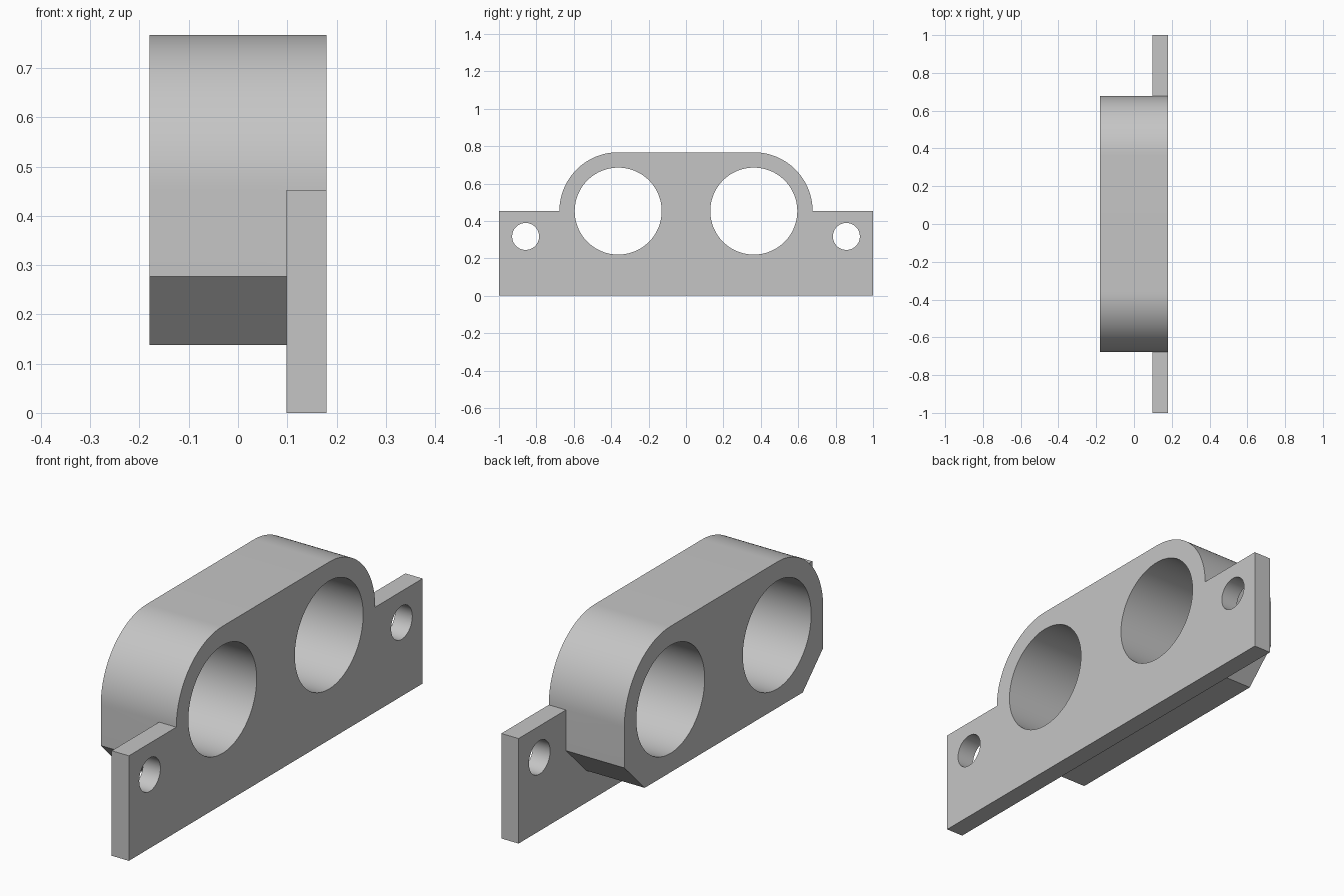
import bpy, bmesh
from math import sin, cos, pi, radians

if "Cube" in bpy.data.objects:
    bpy.data.objects.remove(bpy.data.objects["Cube"])

# Main dimensions
BACK, FRONT = -0.18, 0.18       # extent across the thickness
PLATE_BACK = 0.098              # rear face of the mounting plate
BORE_Y, AXIS_Z = 0.3625, 0.4525
OUTER_R, BORE_R = 0.3145, 0.2325
SIDE_Y = BORE_Y + OUTER_R
BASE_Z, CHAMFER = 0.138, 0.139
HOLE_Y, HOLE_Z, HOLE_R = 0.8575, 0.317, 0.072
ARC_STEPS = 32

grey = bpy.data.materials.new("light grey metal")
grey.use_nodes = True
colour = (0.56, 0.56, 0.56, 1)
grey.diffuse_color = colour
grey.node_tree.nodes["Principled BSDF"].inputs["Base Color"].default_value = colour


def prism(name, outline, x0, x1):
    """Extrude a closed (y, z) outline along x."""
    bm = bmesh.new()
    face = bm.faces.new([bm.verts.new((x0, y, z)) for y, z in outline])
    moved = bmesh.ops.extrude_face_region(bm, geom=[face])["geom"]
    bmesh.ops.translate(bm, vec=(x1 - x0, 0, 0),
                        verts=[v for v in moved if isinstance(v, bmesh.types.BMVert)])
    bmesh.ops.recalc_face_normals(bm, faces=bm.faces)
    mesh = bpy.data.meshes.new(name)
    bm.to_mesh(mesh)
    bm.free()
    mesh.materials.append(grey)
    obj = bpy.data.objects.new(name, mesh)
    bpy.context.collection.objects.link(obj)
    return obj


def arc(y, z, r, start, end, steps):
    angles = [start + (end - start) * i / steps for i in range(steps + 1)]
    return [(y + r * cos(a), z + r * sin(a)) for a in angles]


def combine(target, tool, operation):
    """Apply a boolean and remove its tool."""
    bpy.context.view_layer.objects.active = target
    mod = target.modifiers.new("join", "BOOLEAN")
    mod.operation, mod.solver, mod.object = operation, "EXACT", tool
    bpy.ops.object.modifier_apply(modifier=mod.name)
    bpy.data.objects.remove(tool)


# Bearing body: rounded shoulders, straight sides, chamfered base
right_half = [(SIDE_Y - CHAMFER, BASE_Z), (SIDE_Y, BASE_Z + CHAMFER)]
right_half += arc(BORE_Y, AXIS_Z, OUTER_R, 0, pi / 2, ARC_STEPS)
outline = right_half + [(-y, z) for y, z in reversed(right_half)]
housing = prism("twin_bore_housing", outline, BACK, FRONT)

# Mounting plate, flush with the front face
plate = prism("mounting_plate", [(-1, 0), (1, 0), (1, AXIS_Z), (-1, AXIS_Z)],
              PLATE_BACK, FRONT)
combine(housing, plate, "UNION")

# Large bores and bolt holes
for side in (-1, 1):
    for y, z, r in ((BORE_Y, AXIS_Z, BORE_R), (HOLE_Y, HOLE_Z, HOLE_R)):
        circle = arc(side * y, z, r, 0, 2 * pi, 4 * ARC_STEPS)[:-1]
        combine(housing, prism("hole_cutter", circle, BACK - 0.1, FRONT + 0.1), "DIFFERENCE")

# Merge leftover flat seams, then smooth the round surfaces
bm = bmesh.new()
bm.from_mesh(housing.data)
bmesh.ops.remove_doubles(bm, verts=bm.verts, dist=0.0001)
bmesh.ops.dissolve_limit(bm, angle_limit=radians(0.2), verts=bm.verts, edges=bm.edges)
bm.to_mesh(housing.data)
bm.free()

bpy.ops.object.select_all(action="DESELECT")
housing.select_set(True)
bpy.context.view_layer.objects.active = housing
bpy.ops.object.shade_smooth_by_angle(angle=radians(30))
